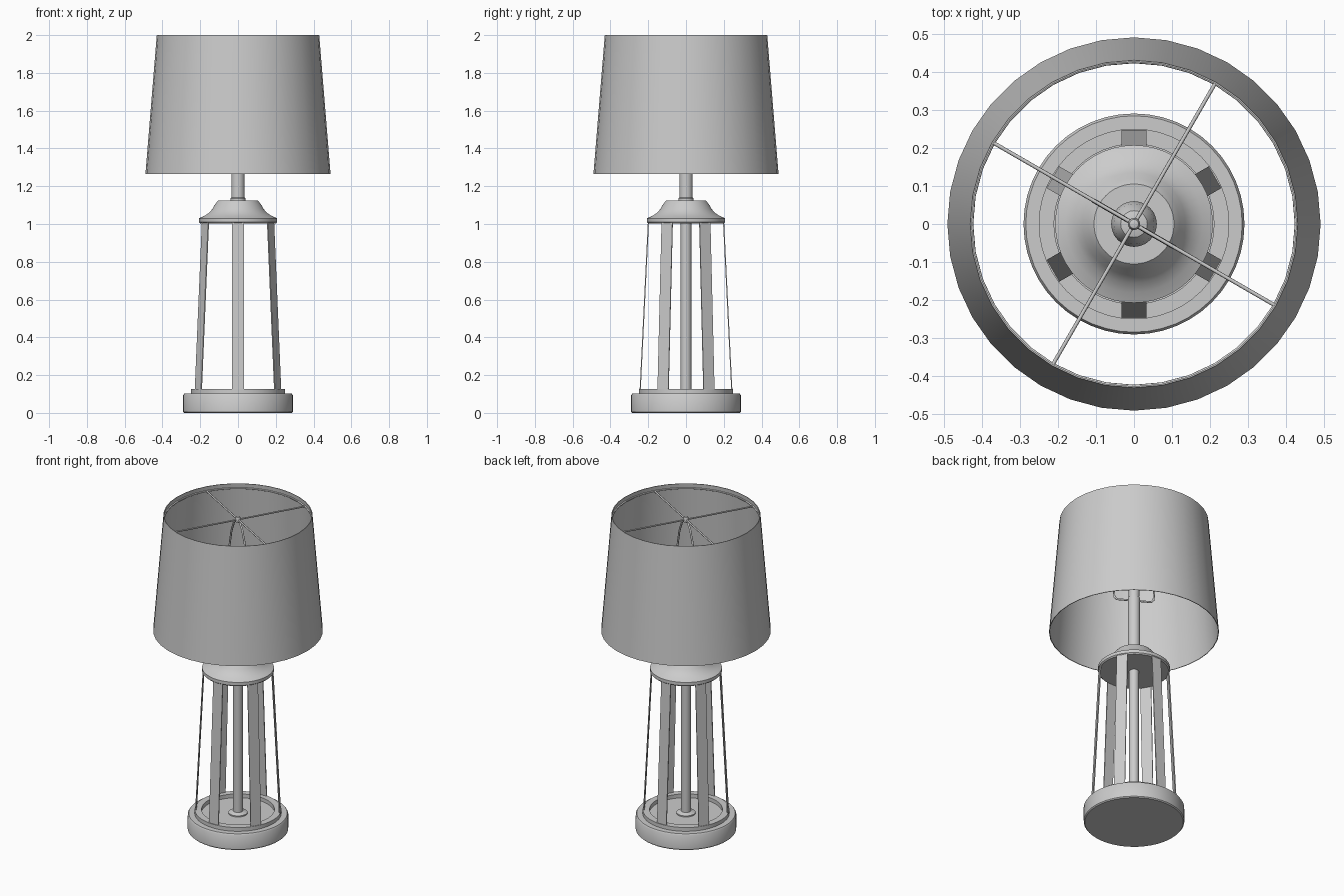
import bpy, math
from mathutils import Vector

if "Cube" in bpy.data.objects:
    bpy.data.objects.remove(bpy.data.objects["Cube"])

grey = bpy.data.materials.new("plain grey")
grey.diffuse_color = (0.6, 0.6, 0.6, 1)
grey.use_nodes = True
grey.node_tree.nodes["Principled BSDF"].inputs["Base Color"].default_value = grey.diffuse_color


def add_mesh(name, verts, faces, smooth=True):
    mesh = bpy.data.meshes.new(name)
    mesh.from_pydata(verts, [], faces)
    mesh.materials.append(grey)
    obj = bpy.data.objects.new(name, mesh)
    bpy.context.collection.objects.link(obj)
    if smooth:
        bpy.ops.object.select_all(action='DESELECT')
        obj.select_set(True)
        bpy.context.view_layer.objects.active = obj
        bpy.ops.object.shade_smooth_by_angle(angle=math.radians(35))
    return obj


def lathe(name, profile, n=48, closed=False):
    """Revolve an (r, z) profile about z; points with r = 0 become poles."""
    verts, rings, faces = [], [], []
    for r, z in profile:
        count = n if r > 0 else 1
        rings.append([len(verts) + i for i in range(count)])
        verts += [(r * math.cos(math.tau * i / n), r * math.sin(math.tau * i / n), z)
                  for i in range(count)]
    pairs = list(zip(rings, rings[1:] + rings[:1])) if closed else list(zip(rings, rings[1:]))
    for a, b in pairs:
        for i in range(n):
            quad = [a[i % len(a)], a[(i + 1) % len(a)], b[(i + 1) % len(b)], b[i % len(b)]]
            quad = list(dict.fromkeys(quad))
            if len(quad) > 2:
                faces.append(quad)
    return add_mesh(name, verts, faces)


def wire(name, points, radius, cyclic=False):
    """Round wire through the given points."""
    curve = bpy.data.curves.new(name, 'CURVE')
    curve.dimensions = '3D'
    curve.bevel_depth = radius
    curve.bevel_resolution = 2
    curve.use_fill_caps = True
    spline = curve.splines.new('POLY')
    spline.points.add(len(points) - 1)
    for p, co in zip(spline.points, points):
        p.co = (*co, 1)
    spline.use_cyclic_u = cyclic
    curve.materials.append(grey)
    obj = bpy.data.objects.new(name, curve)
    bpy.context.collection.objects.link(obj)


def polar(r, deg, z):
    a = math.radians(deg)
    return Vector((r * math.cos(a), r * math.sin(a), z))


# Base drum and the raised rim that holds the slats
lathe("base", [(0, 0), (0.284, 0), (0.29, 0.006), (0.29, 0.094), (0.284, 0.103), (0, 0.103)])
lathe("base_rim", [(0.21, 0.1), (0.25, 0.1), (0.25, 0.127), (0.21, 0.127)], closed=True)
lathe("rod_foot", [(0.055, 0.1), (0.055, 0.11), (0.03, 0.12)], 24)

# Six flat slats leaning inwards
for k in range(6):
    a = 30 + 60 * k
    side = polar(0.033, a + 90, 0)
    verts = []
    for r, z in ((0.246, 0.11), (0.240, 0.11), (0.196, 1.01), (0.202, 1.01)):
        p = polar(r, a, z)
        verts += [p - side, p + side]
    add_mesh("slat", verts, [(0, 1, 7, 6), (3, 2, 4, 5), (1, 3, 5, 7),
                             (2, 0, 6, 4), (0, 2, 3, 1), (6, 7, 5, 4)], smooth=False)

# Cap on the slats, with a concave shoulder
lathe("cap", [(0, 1.003), (0.2, 1.003), (0.207, 1.01), (0.207, 1.03), (0.18, 1.042),
              (0.155, 1.058), (0.135, 1.08), (0.12, 1.107), (0.105, 1.124), (0, 1.124)])

# Centre rod, neck and collar
lathe("centre_rod", [(0, 0.1), (0.028, 0.1), (0.028, 1.01), (0, 1.01)], 24)
lathe("collar", [(0.04, 1.12), (0.04, 1.135), (0.035, 1.14)], 24)
lathe("neck", [(0, 1.12), (0.035, 1.12), (0.035, 1.49), (0, 1.49)], 24)

# Bulb
lathe("bulb", [(0, 1.49), (0.03, 1.49), (0.032, 1.55), (0.045, 1.6), (0.058, 1.65),
               (0.06, 1.69), (0.053, 1.73), (0.035, 1.76), (0, 1.77)], 24)

# Harp: loop from the saddle around the bulb up to the hub
half = [(0, 1.475), (0.1, 1.475), (0.115, 1.49), (0.118, 1.56), (0.122, 1.66),
        (0.115, 1.76), (0.09, 1.86), (0.055, 1.93), (0.02, 1.965)]
loop = half + [(-x, z) for x, z in reversed(half[1:])]
wire("harp", [polar(x, 150, z) for x, z in loop], 0.006, True)

# Spider arms, hub and wire ring under the shade top
for a in (60, 150):
    wire("spider_arm", [polar(-0.428, a, 1.97), polar(0.428, a, 1.97)], 0.005)
lathe("hub", [(0, 1.955), (0.014, 1.955), (0.016, 1.975), (0.012, 1.988), (0, 1.992)], 16)
wire("shade_ring", [polar(0.427, 360 * i / 36, 1.97) for i in range(36)], 0.005, True)

# Thin tapered drum shade
lathe("shade", [(0.49, 1.265), (0.43, 2.0), (0.426, 2.0), (0.486, 1.265)], 36, closed=True)
